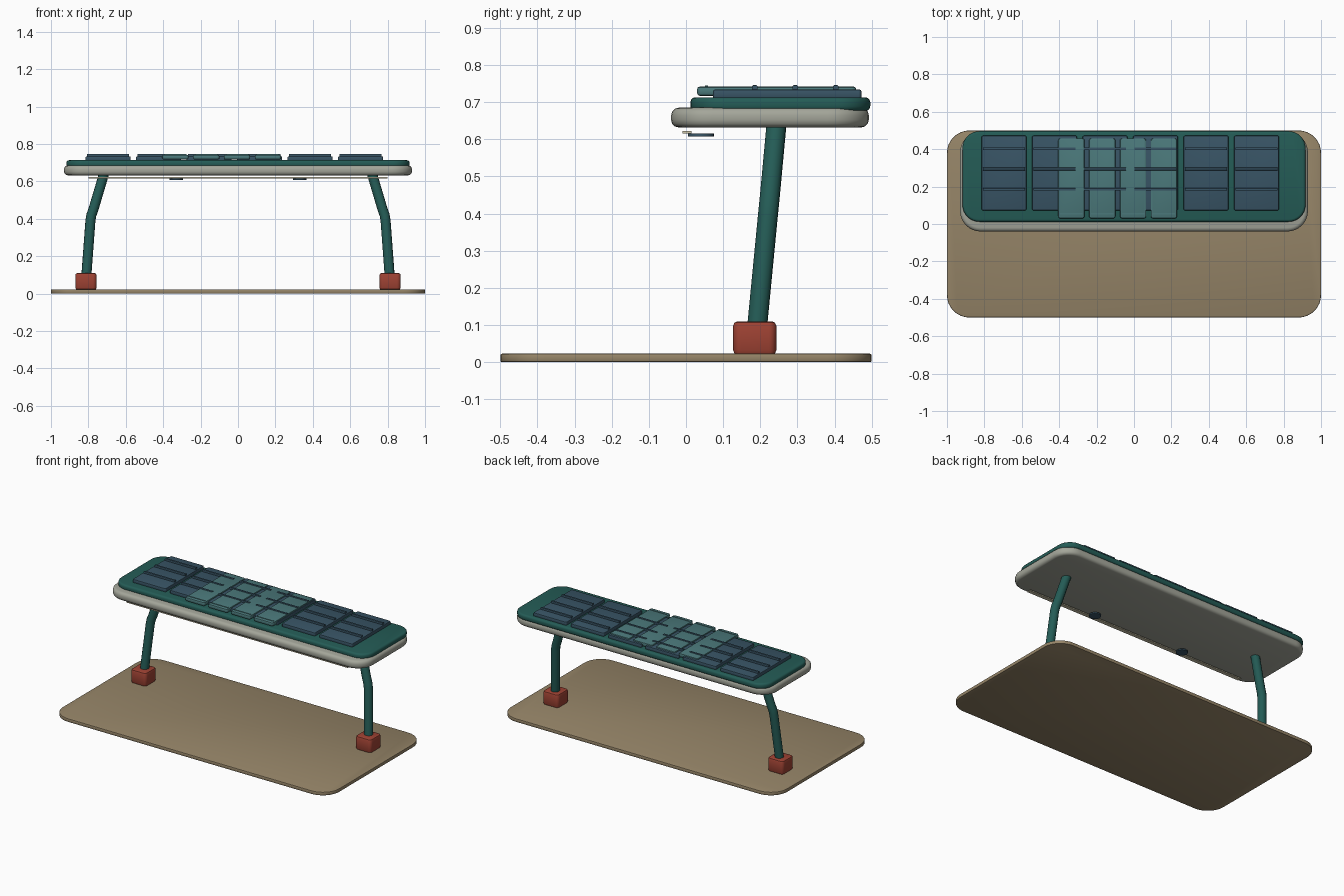
import bpy
import bmesh
import math

cube = bpy.data.objects.get("Cube")
if cube:
    bpy.data.objects.remove(cube, do_unlink=True)


def material(name, rgb):
    lin = [((c / 255 + 0.055) / 1.055) ** 2.4 for c in rgb] + [1.0]
    m = bpy.data.materials.new(name)
    m.use_nodes = True
    m.diffuse_color = lin
    m.node_tree.nodes["Principled BSDF"].inputs["Base Color"].default_value = lin
    return m


SAND = material("sand paving", (150, 133, 104))
BRICK = material("brick red", (158, 66, 51))
TEAL = material("dark teal", (36, 92, 86))
STONE = material("pale grey", (164, 166, 154))
NAVY = material("panel blue", (56, 84, 101))
GLASS = material("glass teal", (75, 121, 123))
CREAM = material("warm cream", (205, 198, 170))


def finish(obj, mat):
    obj.data.materials.clear()
    obj.data.materials.append(mat)
    bpy.ops.object.select_all(action="DESELECT")
    obj.select_set(True)
    bpy.context.view_layer.objects.active = obj
    bpy.ops.object.shade_smooth_by_angle(angle=math.radians(35))


def slab(name, xs, ys, zs, mat, corner=0.0, edge=0.0, segments=2):
    """Box between limits, with rounded plan corners and softened rims."""
    bm = bmesh.new()
    bmesh.ops.create_cube(bm, size=1)
    for v in bm.verts:
        for i, (lo, hi) in enumerate((xs, ys, zs)):
            v.co[i] = (lo + hi) / 2 + v.co[i] * (hi - lo)
    if corner:
        upright = [e for e in bm.edges
                   if abs(e.verts[0].co.z - e.verts[1].co.z) > 1e-5]
        bmesh.ops.bevel(bm, geom=upright, offset=corner, segments=8,
                        profile=0.5, affect="EDGES")
    if edge:
        rims = [e for e in bm.edges
                if abs(e.verts[0].co.z - e.verts[1].co.z) < 1e-5]
        bmesh.ops.bevel(bm, geom=rims, offset=edge, segments=segments,
                        profile=0.5, affect="EDGES")
    mesh = bpy.data.meshes.new(name)
    bm.to_mesh(mesh)
    bm.free()
    obj = bpy.data.objects.new(name, mesh)
    bpy.context.collection.objects.link(obj)
    finish(obj, mat)
    return obj


def tube(name, points, radius, mat):
    curve = bpy.data.curves.new(name, "CURVE")
    curve.dimensions = "3D"
    curve.bevel_depth = radius
    curve.bevel_resolution = 4
    curve.use_fill_caps = True
    line = curve.splines.new("POLY")
    line.points.add(len(points) - 1)
    for p, co in zip(line.points, points):
        p.co = (*co, 1)
    obj = bpy.data.objects.new(name, curve)
    bpy.context.collection.objects.link(obj)
    bpy.ops.object.select_all(action="DESELECT")
    obj.select_set(True)
    bpy.context.view_layer.objects.active = obj
    bpy.ops.object.convert(target="MESH")
    finish(bpy.context.object, mat)


# Paved base
slab("ground_plate", (-1, 1), (-0.5, 0.5), (0, 0.023), SAND, 0.12, 0.005)

# Footings, bent posts and lamps under the roof
for side, label in ((1, "left"), (-1, "right")):
    x = side * 0.813
    slab(label + "_footing", (x - 0.057, x + 0.057), (0.127, 0.243),
         (0.02, 0.11), BRICK, 0.02, 0.012)
    tube(label + "_post", [(side * px, py, pz) for px, py, pz in (
        (0.812, 0.19, 0.08), (0.789, 0.22, 0.39), (0.784, 0.223, 0.42),
        (0.773, 0.226, 0.45), (0.712, 0.245, 0.655))], 0.027, TEAL)
    bpy.ops.mesh.primitive_cylinder_add(
        vertices=24, radius=0.035, depth=0.008,
        location=(side * 0.33, 0.04, 0.611))
    bpy.context.object.name = label + "_lamp"
    finish(bpy.context.object, NAVY)

# Canopy: pale lower slab, teal cap and a thin light strip below
slab("roof_slab", (-0.93, 0.93), (-0.04, 0.492), (0.632, 0.685), STONE,
     0.11, 0.02, 3)
slab("roof_cap", (-0.917, 0.917), (0.012, 0.496), (0.676, 0.713), TEAL,
     0.09, 0.013, 3)
slab("light_strip", (-0.8, 0.8), (-0.01, 0.015), (0.616, 0.623), CREAM)

# Solar panels with raised rails
for i in range(6):
    x = -0.815 + 0.27 * i
    slab(f"solar_panel_{i + 1}", (x, x + 0.24), (0.073, 0.472),
         (0.708, 0.734), NAVY, 0.008, 0.005)
    for j in range(3):
        y = 0.185 + 0.109 * j
        slab(f"panel_rail_{i + 1}_{j + 1}", (x + 0.008, x + 0.232),
             (y - 0.007, y + 0.007), (0.73, 0.746), NAVY, 0, 0.003)

# Glazed panes over the middle, each with a slim front lip
for i in range(4):
    x = -0.405 + 0.165 * i
    slab(f"roof_pane_{i + 1}", (x, x + 0.14), (0.03, 0.458),
         (0.717, 0.742), GLASS, 0.012, 0.007)
    slab(f"pane_lip_{i + 1}", (x + 0.01, x + 0.13), (0.051, 0.059),
         (0.74, 0.745), GLASS)
